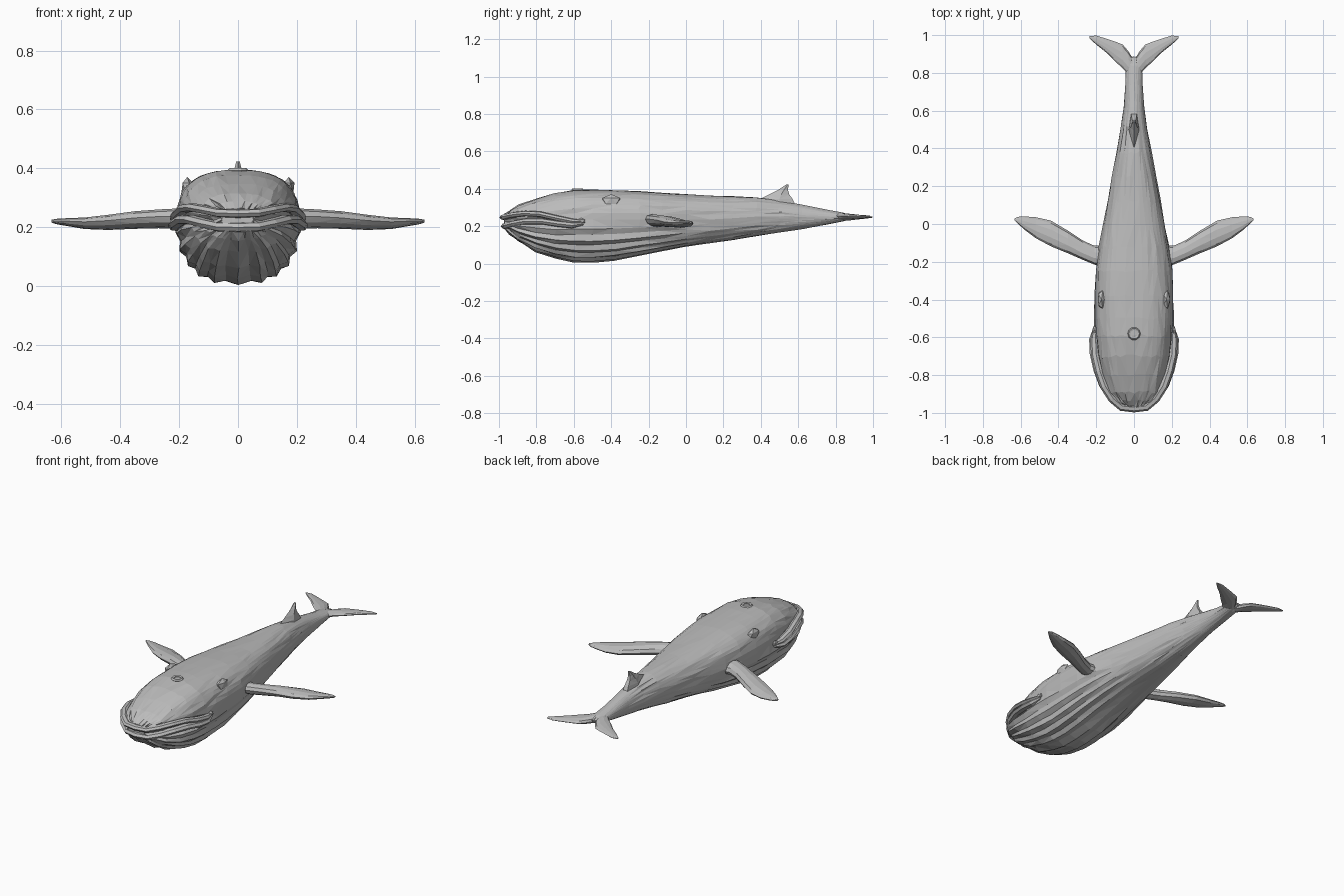
import bpy, bmesh, math, random
from mathutils import Vector

if "Cube" in bpy.data.objects:
    bpy.data.objects.remove(bpy.data.objects["Cube"])

random.seed(4)
grey = bpy.data.materials.new("whale grey")
grey.diffuse_color = (0.5, 0.5, 0.5, 1)
grey.use_nodes = True
grey.node_tree.nodes["Principled BSDF"].inputs["Base Color"].default_value = grey.diffuse_color


def loft(name, rings, mirror=False):
    """Skin a list of closed rings, cap the ends, keep flat facets."""
    bm = bmesh.new()
    rows = [[bm.verts.new(p) for p in r] for r in rings]
    n = len(rows[0])
    for a, b in zip(rows, rows[1:]):
        for i in range(n):
            j = (i + 1) % n
            bm.faces.new((a[i], a[j], b[j], b[i]))
    bm.faces.new(rows[0])
    bm.faces.new(rows[-1])
    bmesh.ops.recalc_face_normals(bm, faces=bm.faces)
    bmesh.ops.triangulate(bm, faces=bm.faces)
    me = bpy.data.meshes.new(name)
    bm.to_mesh(me)
    bm.free()
    me.materials.append(grey)
    ob = bpy.data.objects.new(name, me)
    bpy.context.collection.objects.link(ob)
    if mirror:
        ob.modifiers.new("mirror", 'MIRROR')
    return ob


def spow(v, e):
    return math.copysign(abs(v) ** e, v)


# Body stations: y, lower half width, upper half width, bottom z, top z
STATIONS = [
    (-0.965, .075, .06, .185, .265), (-0.94, .115, .095, .155, .29),
    (-0.89, .160, .135, .115, .315), (-0.80, .195, .168, .062, .348),
    (-0.70, .210, .190, .026, .378), (-0.59, .213, .200, .005, .395),
    (-0.50, .212, .205, .004, .395), (-0.38, .210, .208, .016, .393),
    (-0.25, .202, .202, .040, .388), (-0.12, .185, .185, .066, .378),
    (0.00, .162, .162, .090, .370), (0.12, .140, .140, .108, .364),
    (0.25, .116, .116, .126, .360), (0.38, .092, .092, .147, .354),
    (0.50, .070, .070, .165, .338), (0.62, .054, .054, .184, .315),
    (0.74, .046, .046, .206, .290), (0.84, .042, .042, .226, .272),
    (0.885, .012, .012, .243, .258)]
N = 44
rings = []
for y, wl, wu, zb, zt in STATIONS:
    zm = max(.235, (zb + zt) / 2) if y > -0.6 else .225
    e = 0.78 if y < 0 else 0.78 + 0.22 * min(1, y / 0.5)
    ring = []
    for i in range(N):
        a = math.tau * i / N
        c, s = spow(math.cos(a), e), spow(math.sin(a), e)
        x = (wu if s >= 0 else wl) * c
        z = zm + s * ((zt - zm) if s >= 0 else (zm - zb))
        # throat pleats fade out toward the middle of the body
        if s < -0.25 and i % 2 == 0 and -0.95 < y < 0.2:
            k = 1 - 0.055 * min(1, (0.25 - y) / 0.5)
            x, z = x * k, zm + (z - zm) * k
        # mouth groove
        if y < -0.6 and abs(s) < 0.01:
            x *= 0.88
        j = 0.003 if y < 0.6 else 0.001
        ring.append((x + random.uniform(-j, j), y + random.uniform(-j, j) * 3,
                     z + random.uniform(-j, j) * (0.5 if zb > .01 else 0.2)))
    rings.append(ring)
loft("body", rings)


def flat_limb(name, stations):
    """Flattened blade from stations: x, front y, back y, middle z, half thickness."""
    out = []
    for x, y0, y1, z, t in stations:
        ring = []
        for k in range(10):
            a = math.tau * k / 10
            ring.append((x, (y0 + y1) / 2 - math.cos(a) * (y1 - y0) / 2,
                         z + t * math.sin(a) + t * 0.25 * math.cos(a)))
        out.append(ring)
    return loft(name, out, True)


# Flippers
flat_limb("flippers", [
    (.16, -.225, -.11, .228, .034), (.21, -.215, -.115, .230, .033),
    (.27, -.190, -.088, .229, .031), (.35, -.155, -.035, .225, .029),
    (.44, -.118, .018, .217, .025), (.52, -.075, .036, .214, .019),
    (.58, -.030, .040, .218, .013), (.615, .002, .038, .220, .009),
    (.632, .018, .030, .221, .005)])

# Tail flukes
flat_limb("tail_flukes", [
    (0, .77, .865, .250, .022), (.03, .79, .915, .250, .019),
    (.06, .825, .950, .250, .015), (.10, .860, .966, .250, .012),
    (.15, .910, .982, .250, .010), (.20, .950, .998, .250, .007),
    (.235, .982, .994, .250, .004)])

# Dorsal fin, stacked from base to hooked tip: z, front y, back y, half width
loft("dorsal_fin", [
    [(0, y0, z), (w, y0 + .6 * (y1 - y0), z), (w * .5, y1, z),
     (-w * .5, y1, z), (-w, y0 + .6 * (y1 - y0), z)]
    for z, y0, y1, w in [(.315, .37, .585, .030), (.345, .395, .570, .026),
                         (.370, .445, .552, .019), (.395, .495, .545, .013),
                         (.424, .538, .549, .006)]])


def lip(name, half, r):
    """Lip tube along one side of the mouth, mirrored across the middle."""
    path = [Vector((-x, y, z)) for x, y, z in half[:0:-1]] + [Vector(p) for p in half]
    out = []
    for i, p in enumerate(path):
        d = (path[min(i + 1, len(path) - 1)] - path[max(i - 1, 0)]).normalized()
        side = d.cross(Vector((0, 0, 1))).normalized()
        up = side.cross(d)
        k = 0.45 if i in (0, len(path) - 1) else 1
        out.append([p + (side * math.cos(t) * 1.5 + up * math.sin(t)) * r * k
                    for t in (math.tau * j / 7 for j in range(7))])
    loft(name, out)


# Lips
lip("upper_lip", [(0, -.975, .247), (.065, -.968, .249), (.115, -.925, .260),
                  (.157, -.860, .268), (.185, -.780, .264), (.206, -.690, .243),
                  (.208, -.610, .226), (.204, -.540, .224)], .015)
lip("lower_lip", [(0, -.965, .200), (.065, -.955, .202), (.115, -.915, .214),
                  (.160, -.850, .226), (.190, -.770, .226), (.210, -.680, .212),
                  (.212, -.610, .204), (.204, -.550, .212)], .017)

# Brows and eyes: small faceted bumps, one per side
for name, loc, size in [("brow", (.172, -.40, .335), (.022, .055, .036)),
                        ("eye", (.207, -.56, .228), (.014, .022, .016))]:
    for s in (-1, 1):
        bpy.ops.mesh.primitive_ico_sphere_add(subdivisions=1, radius=1,
                                              location=(s * loc[0], loc[1], loc[2]))
        ob = bpy.context.object
        ob.name = name + ("_left" if s < 0 else "_right")
        ob.scale = size
        ob.data.materials.append(grey)

# Blowhole rim
bpy.ops.mesh.primitive_torus_add(major_segments=10, minor_segments=5, major_radius=.026,
                                 minor_radius=.009, location=(0, -.58, .393))
bpy.context.object.name = "blowhole_rim"
bpy.context.object.data.materials.append(grey)
